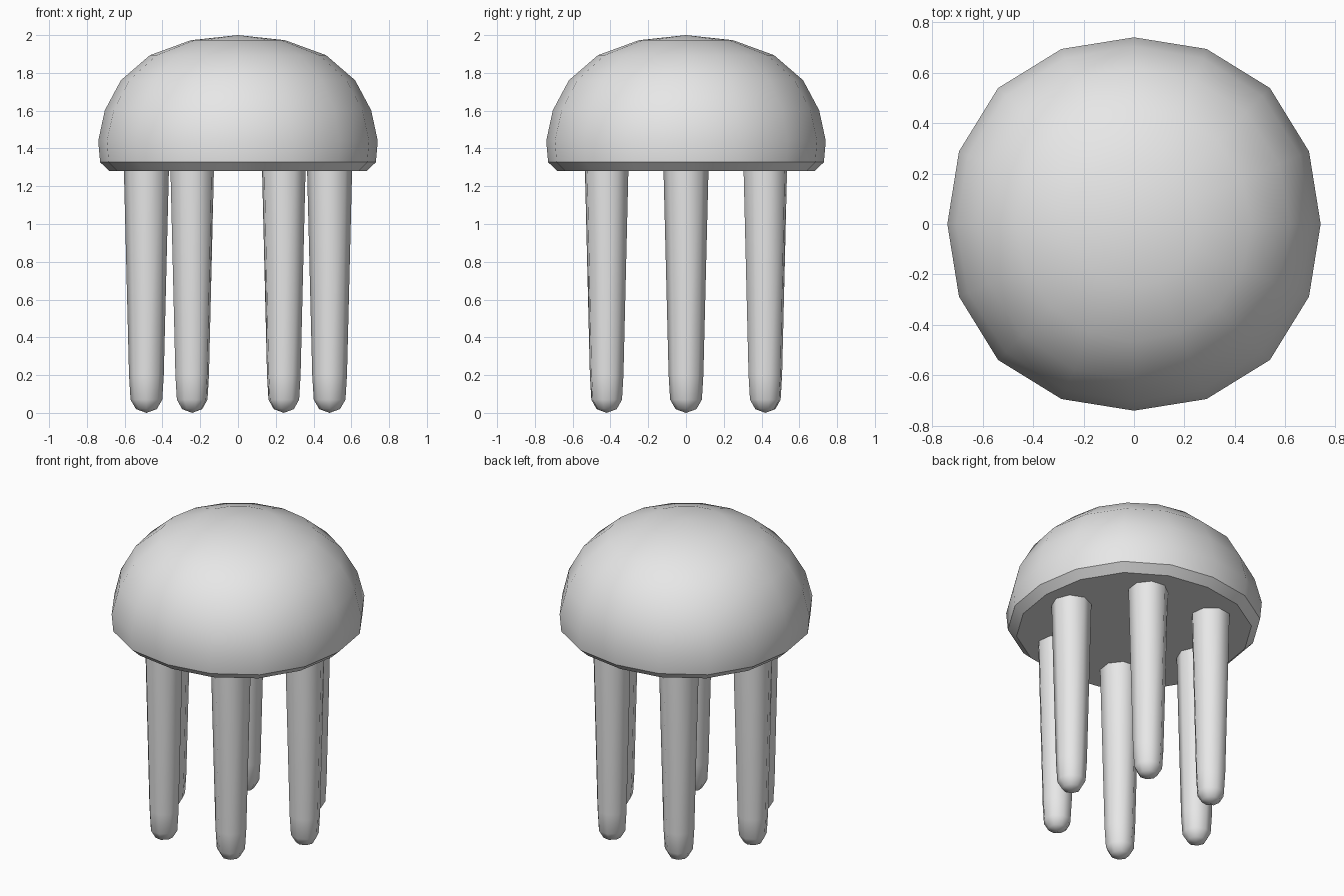
import bpy, bmesh, math

cube = bpy.data.objects.get("Cube")
if cube:
    bpy.data.objects.remove(cube, do_unlink=True)

grey = bpy.data.materials.new("plain_light_grey")
grey.use_nodes = True
colour = (0.8, 0.8, 0.8, 1)
grey.diffuse_color = colour
grey.node_tree.nodes["Principled BSDF"].inputs["Base Color"].default_value = colour


def lathe(name, profile, sides, smooth_angle, location=(0, 0, 0), turn=0.0):
    """Revolve (radius, height, diagonal bulge) points; close both ends."""
    bm = bmesh.new()
    rings = []
    for radius, z, bulge in profile:
        if radius == 0:
            rings.append([bm.verts.new((0, 0, z))])
            continue
        ring = []
        for i in range(sides):
            a = math.tau * i / sides
            r = radius * (1 + bulge * math.sin(2 * a) ** 2)
            ring.append(bm.verts.new((r * math.cos(a + turn), r * math.sin(a + turn), z)))
        rings.append(ring)
    for low, high in zip(rings, rings[1:]):
        for i in range(sides):
            j = (i + 1) % sides
            if len(low) == 1:
                bm.faces.new((low[0], high[j], high[i]))
            elif len(high) == 1:
                bm.faces.new((low[i], low[j], high[0]))
            else:
                bm.faces.new((low[i], low[j], high[j], high[i]))
    for ring in (rings[0], rings[-1]):
        if len(ring) > 1:
            bm.faces.new(ring)
    bmesh.ops.recalc_face_normals(bm, faces=bm.faces)
    mesh = bpy.data.meshes.new(name)
    bm.to_mesh(mesh)
    bm.free()
    mesh.materials.append(grey)
    obj = bpy.data.objects.new(name, mesh)
    obj.location = location
    bpy.context.collection.objects.link(obj)
    bpy.ops.object.select_all(action='DESELECT')
    obj.select_set(True)
    bpy.context.view_layer.objects.active = obj
    bpy.ops.object.shade_smooth_by_angle(angle=math.radians(smooth_angle))
    return obj


# Domed bell with a chamfered rim and a flat underside
lathe("bell", [
    (0.68, 1.28, 0.03), (0.73, 1.327, 0.03), (0.74, 1.44, 0.03),
    (0.705, 1.602, 0.02), (0.62, 1.761, 0.01), (0.466, 1.894, 0),
    (0.249, 1.973, 0), (0, 2.0, 0)], 16, 30)

# Six tapered, round-tipped tentacles in a circle
tentacle = [(0, 0, 0), (0.055, 0.02, 0), (0.084, 0.07, 0),
            (0.092, 0.2, 0), (0.12, 1.32, 0)]
for n in range(6):
    a = math.tau * n / 6
    lathe(f"tentacle_{n + 1}", tentacle, 8, 60,
          (0.485 * math.cos(a), 0.485 * math.sin(a), 0), a)
